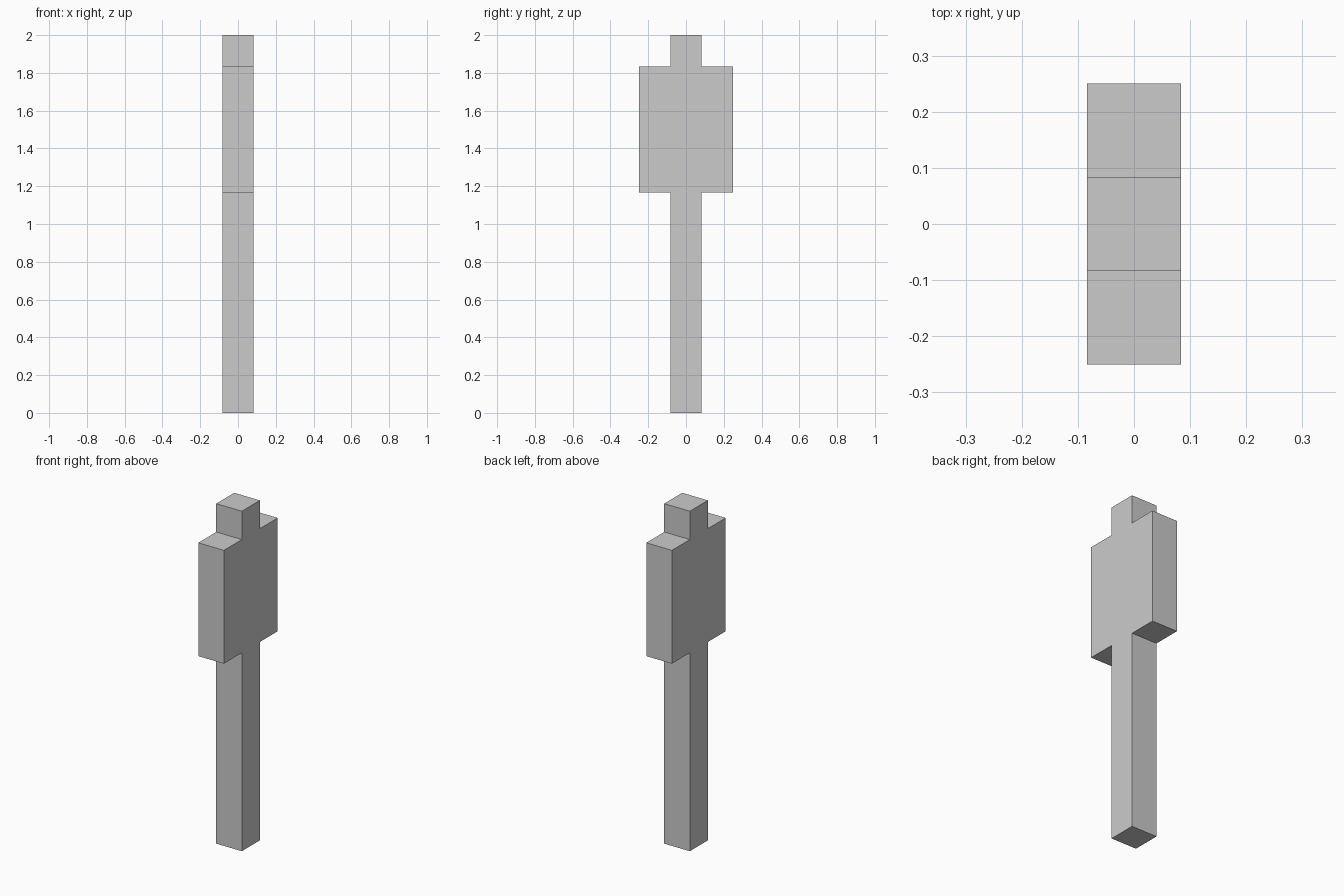
import bpy
import bmesh

if "Cube" in bpy.data.objects:
    bpy.data.objects.remove(bpy.data.objects["Cube"])

U = 1 / 6  # the model sits on a 12-unit-high grid

# Half outline of the silhouette (y, z), bottom to top, mirrored to the other side
half = [(0.5, 0), (0.5, 7), (1.5, 7), (1.5, 11), (0.5, 11), (0.5, 12)]
outline = half + [(-y, z) for y, z in reversed(half)]

# Post, wide block and top stub: one profile extruded along x
bm = bmesh.new()
profile = bm.faces.new([bm.verts.new((-0.5 * U, y * U, z * U)) for y, z in outline])
result = bmesh.ops.extrude_face_region(bm, geom=[profile], use_keep_orig=True)
moved = [g for g in result["geom"] if isinstance(g, bmesh.types.BMVert)]
bmesh.ops.translate(bm, verts=moved, vec=(U, 0, 0))
bmesh.ops.recalc_face_normals(bm, faces=bm.faces)

mesh = bpy.data.meshes.new("post_with_wide_head")
bm.to_mesh(mesh)
bm.free()
bpy.context.collection.objects.link(bpy.data.objects.new("post_with_wide_head", mesh))
